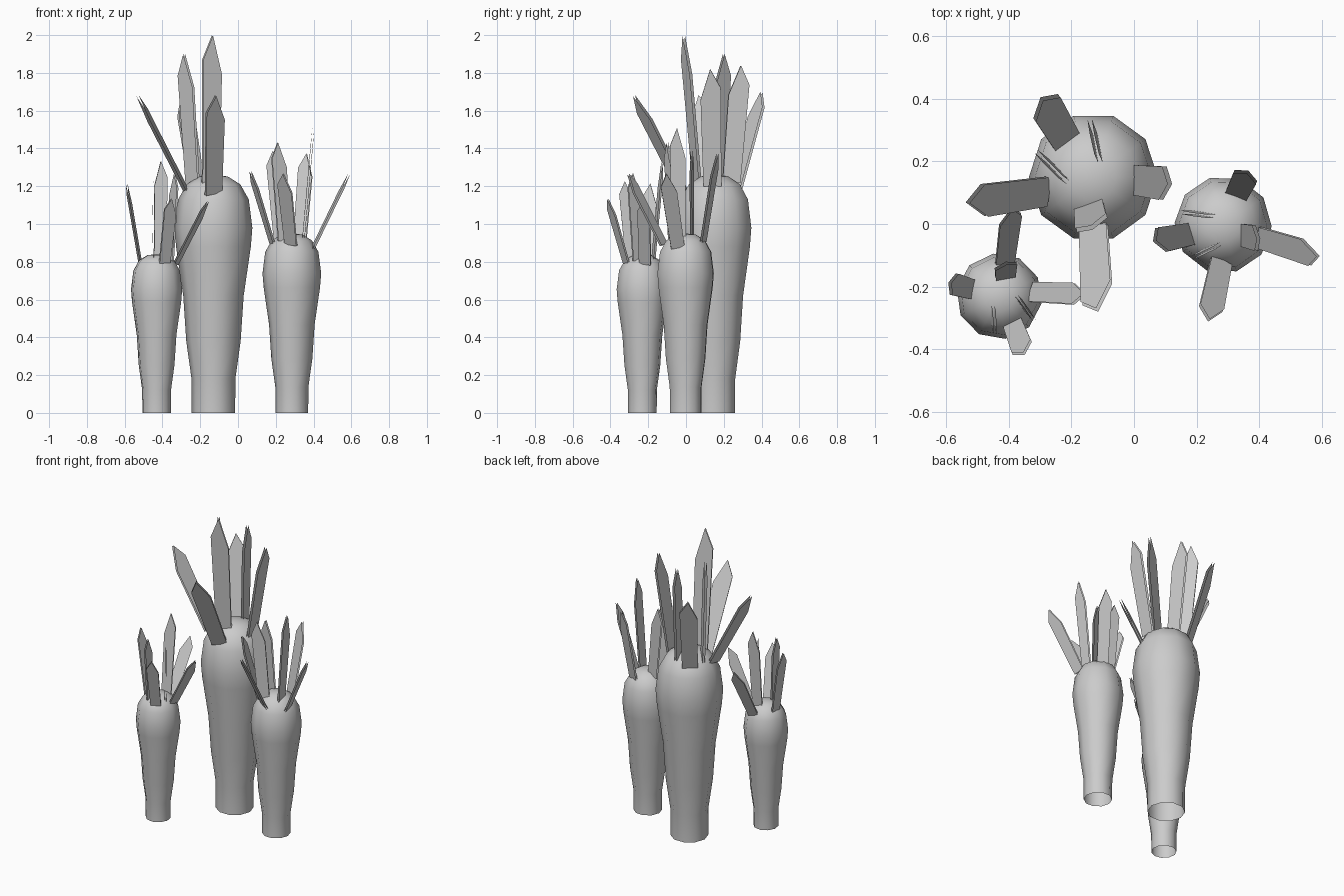
import bpy, bmesh, math
from mathutils import Vector, Matrix

if "Cube" in bpy.data.objects:
    bpy.data.objects.remove(bpy.data.objects["Cube"])

SIDES = 10
# Root outline: radius, height (bottom open, top closed by a pole)
PROFILE = [(.115, 0), (.116, .18), (.144, .38), (.160, .62), (.198, .88), (.206, .98),
           (.187, 1.13), (.142, 1.21), (.075, 1.252)]
POLE = 1.26

# Leaves relative to the root axis: base centre, tip, direction across (towards the longer edge)
LEAVES = [
    ((0, -.16, 1.16), (.012, -.425, 1.68), (-.10, -.045, -.02)),
    ((-.015, -.09, 1.20), (-.005, -.162, 2.0), (-.10, -.04, 0)),
    ((-.146, -.046, 1.18), (-.402, -.082, 1.68), (.02, .10, 0)),
    ((.135, -.01, 1.20), (.245, -.022, 1.82), (0, .10, 0)),
    ((-.085, .115, 1.19), (-.165, .25, 1.70), (.08, .06, 0)),
    ((-.11, .015, 1.21), (-.155, .05, 1.90), (-.075, .08, 0)),
    ((.015, .09, 1.22), (-.005, .14, 1.84), (-.02, .105, 0)),
]
GAP = .014


def root_mesh():
    bm = bmesh.new()
    rings = [[bm.verts.new((r * math.cos(2 * math.pi * i / SIDES),
                            r * math.sin(2 * math.pi * i / SIDES), z))
              for i in range(SIDES)] for r, z in PROFILE]
    for a, b in zip(rings, rings[1:]):
        for i in range(SIDES):
            j = (i + 1) % SIDES
            bm.faces.new((a[i], a[j], b[j], b[i]))
    pole = bm.verts.new((0, 0, POLE))
    for i in range(SIDES):
        bm.faces.new((rings[-1][i], rings[-1][(i + 1) % SIDES], pole))
    for f in bm.faces:
        f.smooth = True
    me = bpy.data.meshes.new("root")
    bm.to_mesh(me)
    bm.free()
    return me


def leaf_mesh():
    bm = bmesh.new()
    for base, tip, across in LEAVES:
        base, tip, across = Vector(base), Vector(tip), Vector(across)
        along = tip - base
        d = along.normalized()
        w = (across - d * across.dot(d)).normalized()
        n = w.cross(d)
        # Pointed blade made of two parallel sheets
        outline = [base - w * .048, base + w * .048, base + along * .84 + w * .054,
                   tip, base + along * .74 - w * .054]
        for s in (1, -1):
            vs = [bm.verts.new(p + n * s * GAP / 2) for p in outline]
            bm.faces.new(vs if s > 0 else vs[::-1])
    me = bpy.data.meshes.new("leaves")
    bm.to_mesh(me)
    bm.free()
    return me


root, leaves = root_mesh(), leaf_mesh()

# Three copies: size, position, turn
for size, x, y, scale, turn in [("large", -.13, .15, 1, 0),
                                ("medium", .285, -.002, .754, 70),
                                ("small", -.431, -.231, .667, 170)]:
    for part, me in (("root", root), ("leaves", leaves)):
        ob = bpy.data.objects.new(f"{size}_{part}", me)
        ob.matrix_world = (Matrix.Translation((x, y, 0))
                           @ Matrix.Rotation(math.radians(turn), 4, 'Z')
                           @ Matrix.Scale(scale, 4))
        bpy.context.collection.objects.link(ob)
